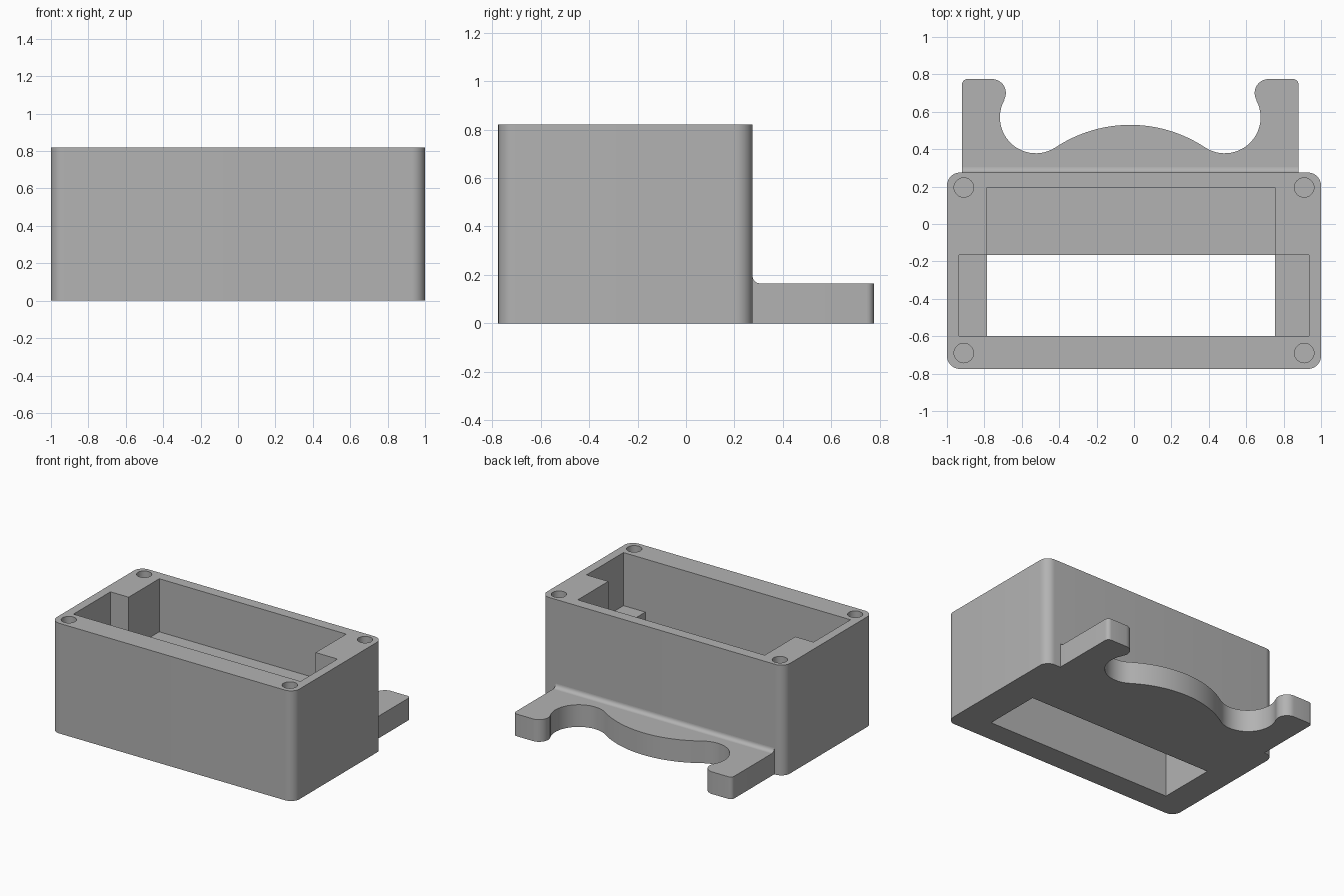
import bpy, bmesh, math
from mathutils import Vector

cube = bpy.data.objects.get("Cube")
if cube:
    bpy.data.objects.remove(cube, do_unlink=True)

grey = bpy.data.materials.new("plain grey")
grey.use_nodes = True
COLOUR = (0.45, 0.45, 0.45, 1)
grey.diffuse_color = COLOUR
grey.node_tree.nodes["Principled BSDF"].inputs["Base Color"].default_value = COLOUR


def arc(cx, cy, r, start, end, steps=12):
    """Points along an arc, angles in degrees."""
    angles = [math.radians(start + (end - start) * i / steps) for i in range(steps + 1)]
    return [(cx + r * math.cos(a), cy + r * math.sin(a)) for a in angles]


def rounded_rect(x0, x1, y0, y1, r):
    pts = []
    corners = [(x1 - r, y1 - r), (x0 + r, y1 - r), (x0 + r, y0 + r), (x1 - r, y0 + r)]
    for i, (cx, cy) in enumerate(corners):
        pts += arc(cx, cy, r, 90 * i, 90 * i + 90, 10)
    return pts


def prism(name, outline, low, high, axis="z"):
    """Extrude an outline along z, or a (y, z) outline along x."""
    bm = bmesh.new()
    place = (lambda a, b: (a, b, low)) if axis == "z" else (lambda a, b: (low, a, b))
    face = bm.faces.new([bm.verts.new(place(a, b)) for a, b in outline])
    moved = bmesh.ops.extrude_face_region(bm, geom=[face])["geom"]
    offset = Vector((0, 0, high - low)) if axis == "z" else Vector((high - low, 0, 0))
    bmesh.ops.translate(bm, vec=offset,
                        verts=[v for v in moved if isinstance(v, bmesh.types.BMVert)])
    bmesh.ops.recalc_face_normals(bm, faces=bm.faces)
    mesh = bpy.data.meshes.new(name)
    bm.to_mesh(mesh)
    bm.free()
    mesh.materials.append(grey)
    obj = bpy.data.objects.new(name, mesh)
    bpy.context.collection.objects.link(obj)
    return obj


def activate(obj):
    bpy.ops.object.select_all(action="DESELECT")
    obj.select_set(True)
    bpy.context.view_layer.objects.active = obj


def cut(target, cutter):
    cutter.hide_render = True
    mod = target.modifiers.new("cut", "BOOLEAN")
    mod.operation, mod.solver, mod.object = "DIFFERENCE", "EXACT", cutter
    activate(target)
    bpy.ops.object.modifier_apply(modifier=mod.name)
    bpy.data.objects.remove(cutter, do_unlink=True)


# Main housing block
TOP, BACK, SHELF = 0.82, 0.275, 0.425
housing = prism("housing", rounded_rect(-1, 1, -0.775, BACK, 0.07), 0, TOP)

# Stepped upper cavity, wider towards the front
front, step, rear = -0.60, -0.165, 0.195
cavity = [(-0.935, front), (0.935, front), (0.935, step), (0.755, step),
          (0.755, rear), (-0.785, rear), (-0.785, step), (-0.935, step)]
cut(housing, prism("cavity_cutter", cavity, SHELF, TOP + 0.1))

# Opening through the floor
opening = [(-0.785, front), (0.755, front), (0.755, step), (-0.785, step)]
cut(housing, prism("opening_cutter", opening, -0.1, SHELF + 0.1))

# Blind screw holes in the four corners
for x in (-0.91, 0.91):
    for y in (-0.69, 0.195):
        cut(housing, prism("screw_cutter", arc(x, y, 0.052, 0, 348.75, 31), 0.42, TOP + 0.1))

# Bracket outline: half of it, mirrored about its own centre line
MID, HALF, END, THICK = -0.02, 0.90, 0.775, 0.165
half = [(HALF, BACK)]
half += arc(HALF - 0.03, END - 0.03, 0.03, 0, 90, 6)      # outer corner
half += arc(0.74, 0.70, 0.075, 90, 209, 14)               # rounded arm tip
half += arc(0.505, 0.57, 0.192, 29, -123.5, 24)           # round notch
half += arc(0, -0.193, 0.723, 56.5, 90, 14)[1:]           # central bulge
mirrored = [(-x, y) for x, y in reversed(half[:-1])]
outline = [(x + MID, y) for x, y in half + mirrored]
bracket = prism("bracket", outline, 0, THICK)

# Fillet where the bracket meets the housing
R = 0.03
profile = [(BACK, THICK)] + arc(BACK + R, THICK + R, R, 270, 180, 8)
fillet = prism("bracket_fillet", profile, MID - HALF, MID + HALF, "x")

for part in (housing, bracket, fillet):
    activate(part)
    bpy.ops.object.shade_smooth_by_angle(angle=math.radians(30))
